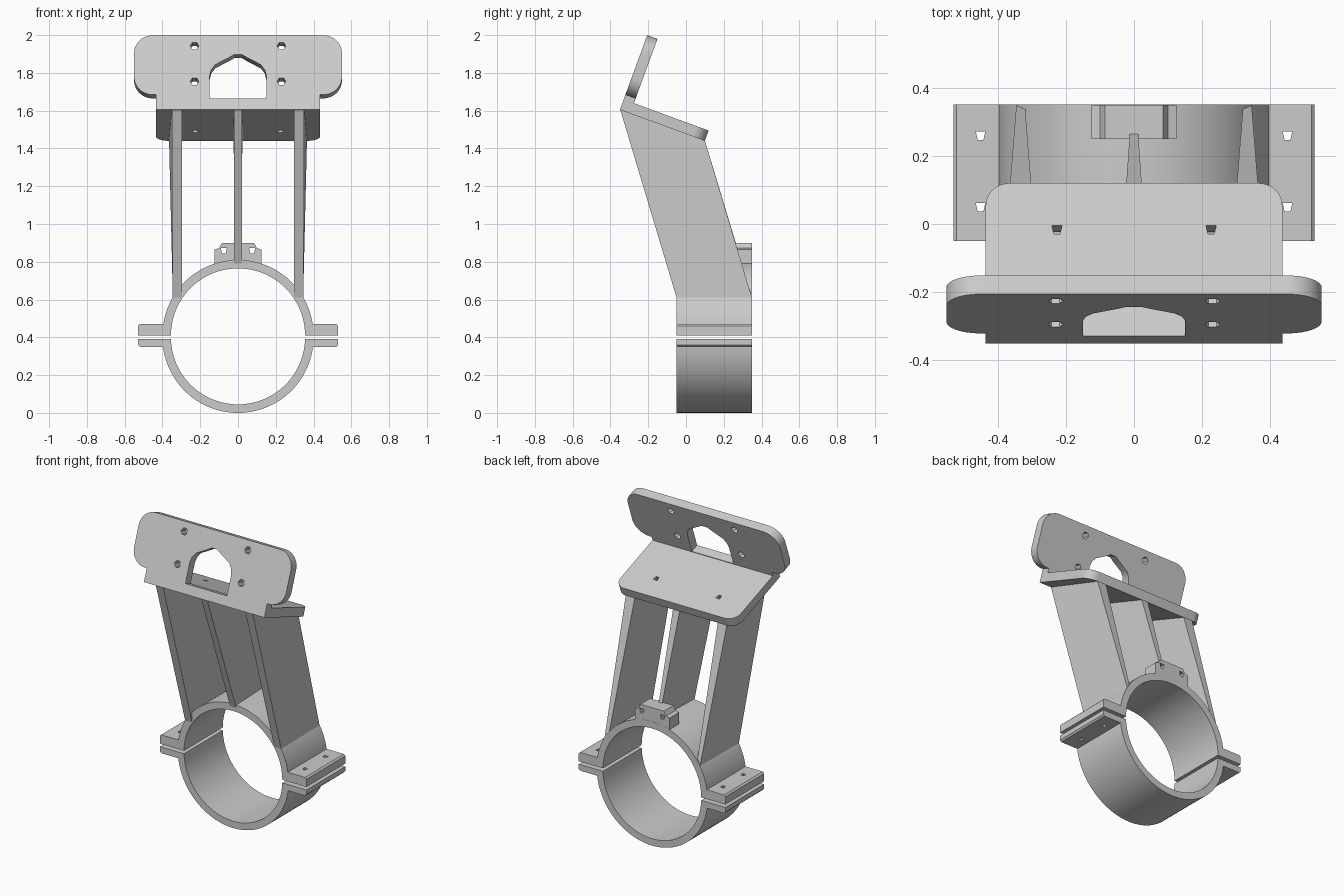
import bpy, bmesh
from math import sin, cos, asin, radians, degrees
from mathutils import Vector

if "Cube" in bpy.data.objects:
    bpy.data.objects.remove(bpy.data.objects["Cube"])

grey = bpy.data.materials.new("light_grey")
grey.use_nodes = True
COLOUR = (0.6, 0.6, 0.6, 1)
grey.diffuse_color = COLOUR
grey.node_tree.nodes["Principled BSDF"].inputs["Base Color"].default_value = COLOUR

X, Y, Z = Vector((1, 0, 0)), Vector((0, 1, 0)), Vector((0, 0, 1))


def solid(name, bottom, top):
    """Closed solid between two matching loops of points."""
    bm = bmesh.new()
    a = [bm.verts.new(p) for p in bottom]
    b = [bm.verts.new(p) for p in top]
    bm.faces.new(a)
    bm.faces.new(b)
    for i in range(len(a)):
        j = (i + 1) % len(a)
        bm.faces.new((a[i], a[j], b[j], b[i]))
    bmesh.ops.recalc_face_normals(bm, faces=bm.faces)
    mesh = bpy.data.meshes.new(name)
    bm.to_mesh(mesh)
    bm.free()
    mesh.materials.append(grey)
    ob = bpy.data.objects.new(name, mesh)
    bpy.context.collection.objects.link(ob)
    return ob


def prism(name, pts, origin, u, v, w, start, end):
    """Extrude a 2D profile in the plane (u, v) along w."""
    flat = [origin + u * p + v * q for p, q in pts]
    return solid(name, [p + w * start for p in flat], [p + w * end for p in flat])


def arc(cx, cy, r, a0, a1, n):
    angles = [radians(a0 + (a1 - a0) * i / n) for i in range(n + 1)]
    return [(cx + r * cos(a), cy + r * sin(a)) for a in angles]


def mirrored(half):
    return half + [(-x, y) for x, y in reversed(half)]


def activate(ob):
    bpy.ops.object.select_all(action='DESELECT')
    ob.select_set(True)
    bpy.context.view_layer.objects.active = ob


def cut(ob, cutters):
    activate(ob)
    for c in cutters:
        c.hide_render = True
        mod = ob.modifiers.new("cut", 'BOOLEAN')
        mod.operation = 'DIFFERENCE'
        mod.solver = 'EXACT'
        mod.object = c
        bpy.ops.object.modifier_apply(modifier=mod.name)
    for c in cutters:
        bpy.data.objects.remove(c)


def smooth(ob):
    activate(ob)
    bpy.ops.object.shade_smooth_by_angle(angle=radians(30))


def trapezoid(x, y, s):
    return [(x - s * 0.6, y - s), (x + s * 0.6, y - s), (x + s, y + s * 0.8), (x - s, y + s * 0.8)]


# Two clamp halves: half ring and bolt flanges in one profile
R_OUT, R_IN = 0.4, 0.355


def clamp(name, centre, up, start, top):
    a_out = degrees(asin(top / R_OUT))
    a_in = degrees(asin(start / R_IN))
    flange = [(0.53, start), (0.53, top - 0.01), (0.52, top)]
    pts = flange + arc(0, 0, R_OUT, a_out, 180 - a_out, 48)
    pts += [(-x, z) for x, z in reversed(flange)]
    pts += arc(0, 0, R_IN, 180 - a_in, a_in, 48)
    ob = prism(name, pts, Z * centre, X, Z * up, Y, -0.05, 0.35)
    cut(ob, [prism("bolt_hole", trapezoid(sx * 0.45, y, 0.014), Vector(), X, Y, Z, 0.3, 0.5)
             for sx in (-1, 1) for y in (0.05, 0.26)])
    smooth(ob)


clamp("upper_clamp", 0.41, 1, 0.0, 0.06)
clamp("lower_clamp", 0.40, -1, 0.01, 0.05)

# Lug on top of the clamp, at the back
lug_half = [(0.125, 0.775), (0.125, 0.865), (0.1, 0.872), (0.085, 0.9)]
lug = prism("cable_lug", mirrored(lug_half), Vector(), X, Z, Y, 0.25, 0.349)
cut(lug, [prism("lug_hole", trapezoid(sx * 0.075, 0.86, 0.016), Vector(), X, Z, Y, 0.2, 0.4)
          for sx in (-1, 1)])


# Leaning struts, tapering towards the lower back edge
def strut(name, corners, sign=1):
    solid(name, [(sign * a, y, z) for a, b, y, z in corners],
          [(sign * b, y, z) for a, b, y, z in corners])


side = [(0.297, 0.35, -0.348, 1.605), (0.3, 0.365, 0.1, 1.442),
        (0.32, 0.345, 0.349, 0.61), (0.297, 0.347, -0.05, 0.61)]
strut("left_strut", side)
strut("right_strut", side, -1)
strut("centre_strut", [(-0.022, 0.022, -0.348, 1.605), (-0.024, 0.024, 0.1, 1.442),
                       (-0.01, 0.01, 0.297, 0.79), (-0.022, 0.022, -0.05, 0.79)])

# Tilted frame shared by the shelf and the face plate
corner = Vector((0, -0.35, 1.605))
rise = Vector((0, 0.344, 0.939)).normalized()
back = Vector((0, rise.z, -rise.y))
THICK = 0.058

# Shelf with rounded back corners
shelf_half = [(0.435, 0.05)] + arc(0.365, 0.409, 0.07, 0, 90, 10)
shelf = prism("shelf", mirrored(shelf_half), corner, X, back, rise, 0, THICK)
cut(shelf, [prism("shelf_hole", trapezoid(sx * 0.226, 0.335, 0.015), corner, X, back, rise, -0.1, 0.1)
            for sx in (-1, 1)])
smooth(shelf)

# Face plate with rounded ears, window and four screw holes
plate_half = [(0.435, 0), (0.435, 0.085)]
plate_half += arc(0.45, 0.185, 0.1, -90, 0, 12) + arc(0.45, 0.32, 0.1, 0, 90, 12)
plate = prism("face_plate", mirrored(plate_half), corner, X, rise, back, 0, THICK)
window_half = [(0.15, 0.062), (0.15, 0.19), (0.142, 0.225), (0.12, 0.255), (0.05, 0.293), (0.02, 0.312)]
cutters = [prism("window", mirrored(window_half), corner, X, rise, back, -0.1, 0.2)]
for sx in (-1, 1):
    for v in (0.16, 0.36):
        hole = arc(sx * 0.23, v, 0.023, 0, 300, 5)
        cutters.append(prism("screw_hole", hole, corner, X, rise, back, -0.1, 0.2))
cut(plate, cutters)
smooth(plate)
